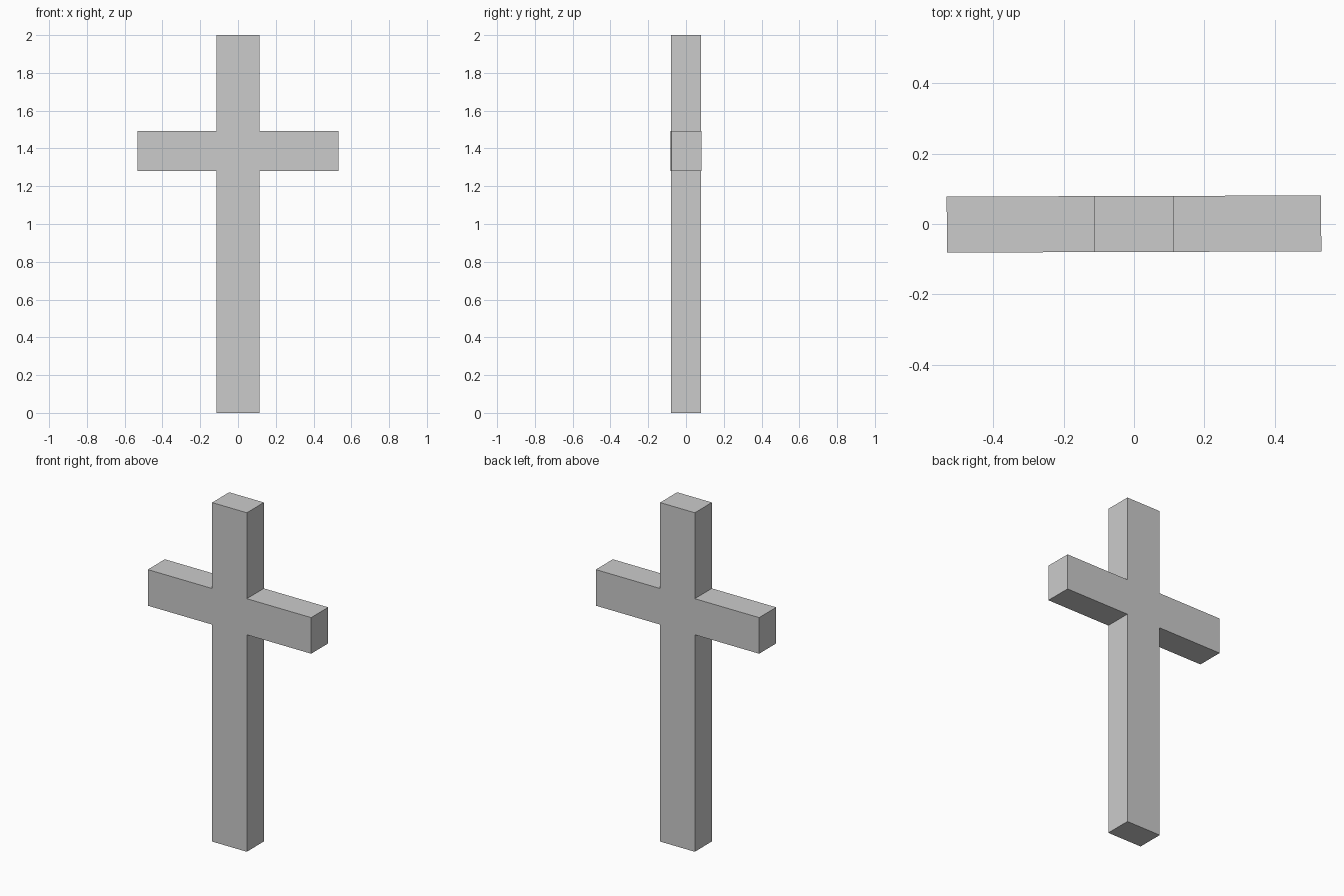
import bpy, bmesh
from mathutils import Matrix

if "Cube" in bpy.data.objects:
    bpy.data.objects.remove(bpy.data.objects["Cube"])

POST, ARM = 0.113, 0.532      # half widths
LOW, HIGH, TOP = 1.28, 1.493, 2.0
DEPTH = 0.159

# right half of the outline, bottom to top, mirrored for the left half
half = [(POST, 0), (POST, LOW), (ARM, LOW), (ARM, HIGH), (POST, HIGH), (POST, TOP)]
outline = half + [(-x, z) for x, z in reversed(half)]

# cross: one outline pushed through its thickness
bm = bmesh.new()
face = bm.faces.new([bm.verts.new((x, -DEPTH / 2, z)) for x, z in outline])
ext = bmesh.ops.extrude_face_region(bm, geom=[face])
bmesh.ops.translate(bm, vec=(0, DEPTH, 0),
                    verts=[g for g in ext["geom"] if isinstance(g, bmesh.types.BMVert)])
# very slight turn about the upright
bmesh.ops.transform(bm, matrix=Matrix.Rotation(0.003, 4, 'Z'), verts=bm.verts)
bmesh.ops.recalc_face_normals(bm, faces=bm.faces)

mesh = bpy.data.meshes.new("cross")
bm.to_mesh(mesh)
bm.free()
bpy.context.collection.objects.link(bpy.data.objects.new("cross", mesh))
